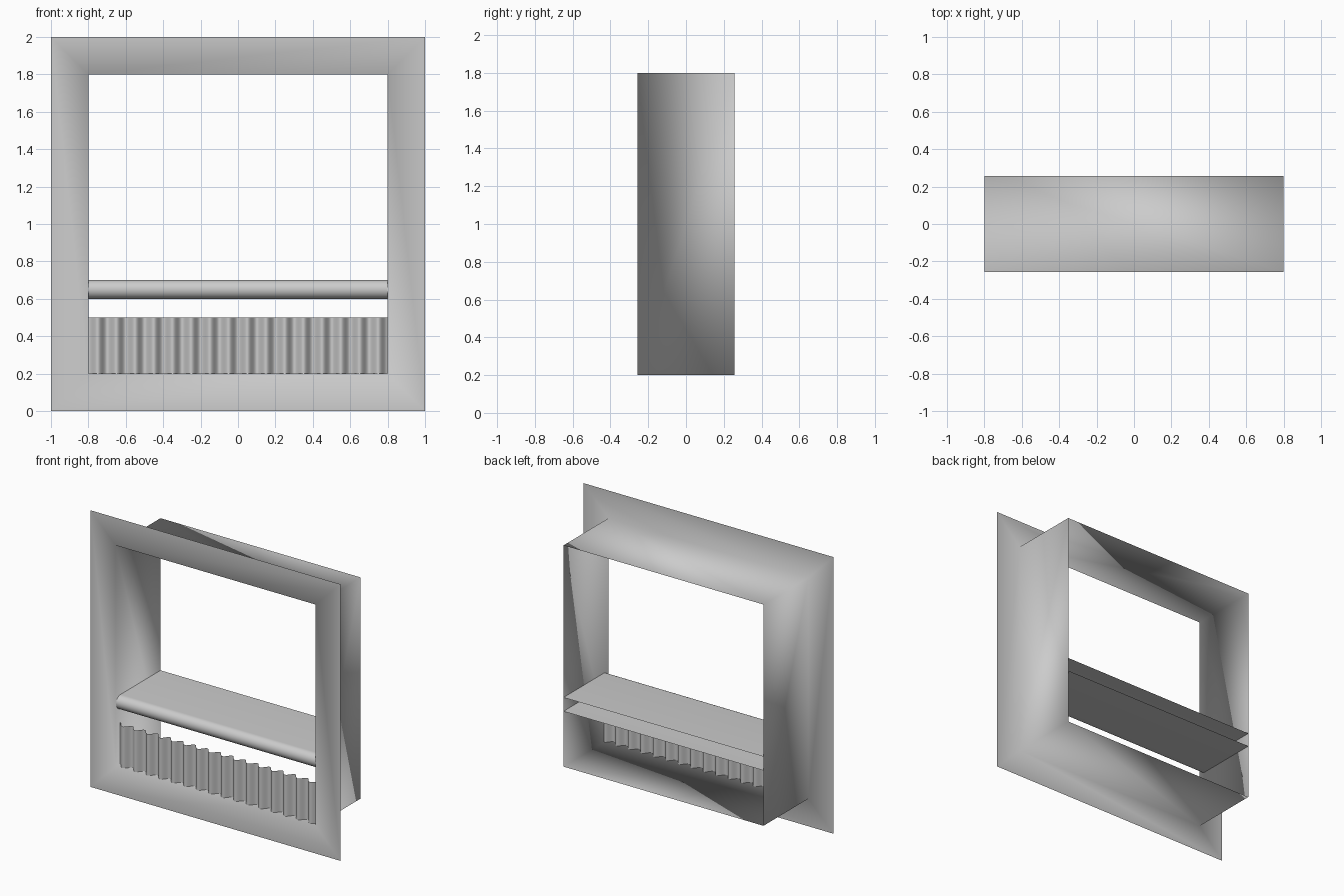
import bpy, bmesh, math

cube = bpy.data.objects.get("Cube")
if cube:
    bpy.data.objects.remove(cube)

grey = bpy.data.materials.new("light grey")
grey.use_nodes = True
COLOUR = (0.6, 0.6, 0.6, 1)
grey.diffuse_color = COLOUR
grey.node_tree.nodes["Principled BSDF"].inputs["Base Color"].default_value = COLOUR

FRONT, BACK = -0.257, 0.257
INNER = 0.8


def sheet(name, rows, closed=False):
    """Skin a thin smooth surface across matching rows of points."""
    bm = bmesh.new()
    grid = [[bm.verts.new(p) for p in row] for row in rows]
    for a, b in zip(grid, grid[1:]):
        n = len(a)
        for i in range(n if closed else n - 1):
            j = (i + 1) % n
            bm.faces.new((a[i], a[j], b[j], b[i])).smooth = True
    mesh = bpy.data.meshes.new(name)
    bm.to_mesh(mesh)
    bm.free()
    mesh.materials.append(grey)
    obj = bpy.data.objects.new(name, mesh)
    bpy.context.collection.objects.link(obj)
    return obj


def square(half, y):
    return [(sx * half, y, 1 + sz * half)
            for sx, sz in ((-1, -1), (1, -1), (1, 1), (-1, 1))]


# Flat front flange that turns back into an open square sleeve
sheet("window_frame",
      [square(1, FRONT), square(INNER, FRONT), square(INNER, BACK)], closed=True)

# Shelf: one sheet folded around a rounded front edge, open at the back
RADIUS, MID = 0.05, 0.65
profile = [(BACK, MID - RADIUS)]
for i in range(17):
    a = math.pi * i / 16
    profile.append((-0.2 - RADIUS * math.sin(a), MID - RADIUS * math.cos(a)))
profile.append((BACK, MID + RADIUS))
sheet("folded_shelf", [[(x, y, z) for y, z in profile] for x in (INNER, -INNER)])

# Corrugated panel under the shelf: sixteen upright waves
WAVES, STEPS, DEPTH = 16, 12, 0.022
count = WAVES * STEPS
wave = []
for i in range(count + 1):
    x = -INNER + 2 * INNER * i / count
    wave.append((x, -0.228 + DEPTH * math.cos(2 * math.pi * i / STEPS)))
sheet("corrugated_panel", [[(x, y, z) for x, y in wave] for z in (0.2, 0.5)])
